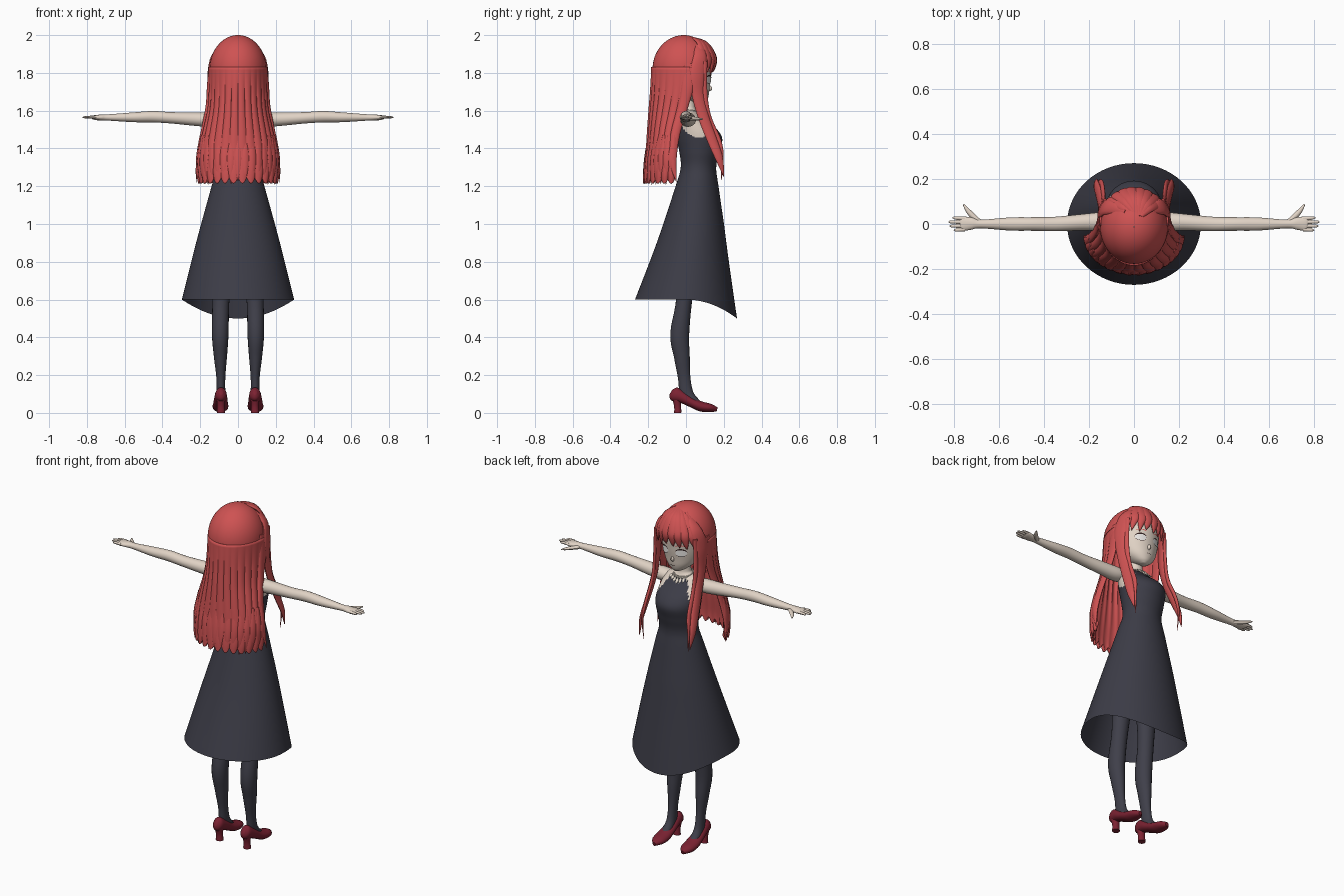
import bpy, bmesh, math, random
from mathutils import Vector
from math import sin, cos, pi, sqrt

random.seed(4)
if "Cube" in bpy.data.objects:
    bpy.data.objects.remove(bpy.data.objects["Cube"])


def material(name, r, g, b):
    m = bpy.data.materials.new(name)
    m.use_nodes = True
    m.diffuse_color = (r, g, b, 1)
    m.node_tree.nodes["Principled BSDF"].inputs["Base Color"].default_value = (r, g, b, 1)
    return m


RED = material("red hair", .62, .085, .085)
SKIN = material("pale skin", .75, .65, .56)
CLOTH = material("charcoal cloth", .045, .045, .062)
STOCKING = material("dark stocking", .05, .05, .068)
SHOE = material("wine leather", .2, .016, .032)
WHITE = material("eye white", .8, .78, .76)
DARK = material("dark lash", .03, .015, .015)
CREAM = material("cream lace", .78, .7, .6)
parts = []


def smooth(rows, n=6):
    """Catmull-Rom interpolation of rows of numbers."""
    out = []
    for i in range(len(rows) - 1):
        p, q, r, s = (rows[max(0, min(len(rows) - 1, i + k))] for k in (-1, 0, 1, 2))
        for j in range(n):
            t = j / n
            out.append([b + .5 * t * (c - a + t * (2 * a - 5 * b + 4 * c - d + t * (3 * (b - c) + d - a)))
                        for a, b, c, d in zip(p, q, r, s)])
    return out + [list(rows[-1])]


def loft(name, rings, mats, closed=True, caps=True, rule=None):
    """Skin a list of point rings into one object."""
    bm = bmesh.new()
    vs = [[bm.verts.new(p) for p in ring] for ring in rings]
    n = len(vs[0])
    for a, b in zip(vs, vs[1:]):
        for i in range(n if closed else n - 1):
            j = (i + 1) % n
            bm.faces.new((a[i], a[j], b[j], b[i]))
    if closed and caps:
        bm.faces.new(vs[0])
        bm.faces.new(vs[-1])
    bmesh.ops.recalc_face_normals(bm, faces=bm.faces)
    if rule:
        for f in bm.faces:
            f.material_index = rule(f.calc_center_median())
    me = bpy.data.meshes.new(name)
    bm.to_mesh(me)
    bm.free()
    for m in mats:
        me.materials.append(m)
    ob = bpy.data.objects.new(name, me)
    bpy.context.collection.objects.link(ob)
    parts.append(ob)
    return ob


def sweep(name, rows, mat, ref=None, s=1, sides=14, n=5):
    """Tube through rows (x, y, z, half width, half depth); ref None means away from the head axis."""
    rows = smooth([(s * r[0], *r[1:]) for r in rows], n)
    pts = [Vector(r[:3]) for r in rows]
    rings = []
    for i, p in enumerate(pts):
        t = (pts[min(i + 1, len(pts) - 1)] - pts[max(i - 1, 0)]).normalized()
        out = Vector(ref) if ref else Vector((p.x, p.y, max(0, p.z - 1.82)))
        side = t.cross(out).normalized()
        up = side.cross(t)
        a, b = max(.001, rows[i][3]), max(.001, rows[i][4])
        rings.append([p + side * a * cos(k * 2 * pi / sides) + up * b * sin(k * 2 * pi / sides)
                      for k in range(sides)])
    return loft(name, rings, [mat])


def oval(z, cy, rx, ry, n=64):
    return [Vector((rx * cos(k * 2 * pi / n), cy + ry * sin(k * 2 * pi / n), z)) for k in range(n)]


X, Y, Z = (1, 0, 0), (0, 1, 0), (0, 0, 1)
SIDES = ((1, "left_"), (-1, "right_"))

# Dress, shoulders and neck: rows are height, back, front, half width
body = [(.6, -.27, .27, .297), (.9, -.155, .217, .222), (1.2, -.055, .172, .14), (1.3, -.028, .16, .112),
        (1.38, -.035, .177, .118), (1.45, -.05, .192, .125), (1.5, -.055, .165, .126), (1.55, -.05, .105, .12),
        (1.585, -.035, .07, .098), (1.605, -.022, .055, .05), (1.63, -.018, .05, .038), (1.7, -.015, .05, .037)]
rings = []
for z, back, front, rx in smooth(body, 8):
    ring = oval(z, (back + front) / 2, rx, (front - back) / 2)
    for k, p in enumerate(ring):
        p.z -= .1 * max(0, sin(k * 2 * pi / 64)) ** 2 * max(0, 1 - (z - .6) / .4)
    rings.append(ring)
loft("dress_and_shoulders", rings, [CLOTH, SKIN], caps=False,
     rule=lambda c: int(c.z > 1.588 or (c.z > 1.46 and abs(c.x) > .124 - .55 * (c.z - 1.46))))

# Head: rows are height, centre, half width, half depth
head = smooth([(1.635, .08, .015, .015), (1.65, .065, .045, .045), (1.68, .045, .08, .075), (1.72, .025, .105, .1),
               (1.78, .015, .12, .118), (1.85, .01, .125, .125), (1.92, 0, .1, .1)])
loft("head", [oval(*r, n=40) for r in head], [SKIN])
sweep("nose", [(0, .118, 1.735, .004, .003), (0, .126, 1.718, .009, .013), (0, .118, 1.704, .006, .003)],
      SKIN, Y, sides=8)


def face_plate(name, cx, cz, w, lo, hi, off, mat):
    """Thin lens-shaped plate that follows the face."""
    def on_face(x, z):
        _, cy, rx, ry = min(head, key=lambda r: abs(r[0] - cz))
        return (x, cy + ry * sqrt(1 - (x / rx) ** 2) + off, z)
    cols = []
    for i in range(13):
        t = i / 6 - 1
        c = sqrt(max(0, 1 - t * t)) + .02
        cols.append([on_face(cx + w * t, cz + lo * c), on_face(cx + w * t, cz + hi * c)])
    loft(name, cols, [mat], closed=False)


for s, side in SIDES:
    face_plate(side + "eye", s * .052, 1.762, .029, -.018, .022, .004, WHITE)
    face_plate(side + "lash", s * .053, 1.762, .032, .019, .027, .006, DARK)
    face_plate(side + "lower_lash", s * .053, 1.762, .028, -.02, -.017, .005, DARK)
    face_plate(side + "brow", s * .052, 1.796, .03, .011, .016, .005, RED)
face_plate("mouth", 0, 1.682, .016, -.004, -.001, .004, DARK)

# Arms, hands, legs and shoes
arm = [(.08, .01, 1.555, .04, .03), (.14, .01, 1.552, .043, .038), (.22, .008, 1.555, .037, .036),
       (.35, 0, 1.562, .032, .03), (.45, 0, 1.568, .03, .03), (.55, 0, 1.565, .029, .026),
       (.68, 0, 1.564, .019, .017), (.72, .002, 1.564, .027, .016), (.76, .001, 1.564, .032, .012),
       (.772, 0, 1.564, .026, .008)]
thumb = [(.69, .012, 1.56, .012, .011), (.725, .045, 1.557, .012, .01), (.745, .07, 1.556, .008, .007),
         (.757, .088, 1.556, .003, .003)]
leg = [(.075, .01, .95, .068, .07), (.09, -.008, .62, .046, .043), (.094, -.033, .42, .044, .05),
       (.093, -.022, .3, .035, .042), (.091, -.01, .19, .024, .033), (.091, .005, .1, .024, .035),
       (.092, .05, .055, .026, .025), (.092, .08, .045, .02, .015)]
shoe = [(.09, -.08, .11, .01, .016), (.09, -.062, .1, .028, .038), (.091, -.02, .083, .034, .032),
        (.092, .03, .055, .038, .026), (.093, .08, .034, .042, .027), (.093, .13, .026, .036, .022),
        (.093, .165, .018, .01, .011)]
heel = [(.09, -.05, .09, .027, .028), (.09, -.045, .04, .02, .019), (.09, -.043, 0, .022, .02)]
for s, side in SIDES:
    sweep(side + "arm", arm, SKIN, Z, s, 20)
    sweep(side + "thumb", thumb, SKIN, Z, s, 8)
    for y, tip, finger in ((.024, .806, "index"), (.008, .823, "middle"), (-.008, .818, "ring"),
                           (-.024, .8, "little")):
        sweep(side + finger + "_finger", [(.75, y, 1.565, .009, .009), (.785, y * 1.1, 1.566, .008, .007),
                                          (tip - .008, y * 1.15, 1.565, .006, .005),
                                          (tip, y * 1.15, 1.565, .002, .002)], SKIN, Z, s, 8, 3)
    sweep(side + "leg", leg, STOCKING, Y, s, 20)
    sweep(side + "shoe", shoe, SHOE, Z, s, 18)
    sweep(side + "shoe_heel", heel, SHOE, Y, s, 14)

# Necklace of small drops
sweep("necklace_band", [(.052 * sin(a), .022 + .05 * cos(a), 1.6 - .008 * cos(a), .004, .006)
                        for a in (k * pi / 6 for k in range(-6, 7))], CREAM, Z, sides=6, n=2)
for k in range(-3, 4):
    x, drop = k * .016, .034 - .006 * abs(k)
    y = .074 - .002 * k * k
    sweep("necklace_drop", [(x, y, 1.594, .003, .003), (x * 1.1, y + .01, 1.594 - drop * .6, .008, .004),
                            (x * 1.2, y + .022, 1.594 - drop, .001, .001)], CREAM, Y, sides=6, n=3)

# Hair cap, open over the face
cap = []
for i in range(19):
    lat = max(.01, i / 18 * pi / 2)
    ring = oval(1.82 + .18 * cos(lat), -.012, .15 * sin(lat), .165 * sin(lat))
    for k, p in enumerate(ring):
        front = max(0, min(1, (p.y - .02) * 12))
        p.z = max(p.z, 1.82 + .045 * front)
    cap.append(ring)
loft("hair_cap", cap, [RED], caps=False)

# Long back hair: rows are height, front edge, back, half width
fall = [(1.83, .02, -.177, .15), (1.7, .012, -.185, .155), (1.6, -.01, -.193, .164), (1.5, -.04, -.2, .186),
        (1.4, -.06, -.207, .208), (1.3, -.06, -.22, .214), (1.25, -.06, -.222, .205)]
rings = []
for z, front, back, rx in smooth(fall, 6):
    ring, low = [], max(0, 1 - (z - 1.25) / .2)
    for k in range(141):
        u = k / 140 * pi
        ridge = abs(sin(14 * u))
        f = 1 - .035 * (1 - ridge) * min(1, (1.83 - z) * 6)
        ring.append((rx * f * cos(u), front - (front - back) * f * sin(u), z - .035 * ridge * low))
    rings.append(ring)
back_hair = loft("back_hair", rings, [RED], closed=False)
thick = back_hair.modifiers.new("thickness", "SOLIDIFY")
thick.thickness, thick.offset = .014, 0

# Loose tips along the hem
for k in range(17):
    u = pi * (k + .5) / 17
    c, d = cos(u), sin(u)
    tip = 1.205 + random.random() * .03
    sweep("hair_tip", [(.2 * c, -.05 - .148 * d, 1.47, .008, .003), (.214 * c, -.06 - .152 * d, 1.36, .022, .008),
                       (.212 * c, -.06 - .16 * d, 1.28, .016, .007),
                       (.198 * c, -.062 - .162 * d, tip, .001, .001)], RED, (c, -d, 0), sides=8)

# Fringe locks sweeping away from the parting
for x in (-.118, -.085, -.05, -.015, .03, .065, .1, .122):
    y = .162 * sqrt(1 - (x / .16) ** 2) - .006
    end = 1.775 + random.random() * .02 + .02 * (abs(x) < .06)
    sweep("fringe_lock", [(.02 + x * .1, .035, 1.985, .01, .006), (.01 + x * .5, .02 + y * .57, 1.955, .024, .01),
                          (x * .9, y - .004, 1.885, .027, .011), (x * 1.02, y - .006, 1.835, .017, .009),
                          (x * 1.06, y - .014, end, .001, .001)], RED, sides=10)

# Long side locks framing the face
for s, side in SIDES:
    sweep(side + "side_lock", [(.04, .05, 1.975, .012, .006), (.118, .075, 1.9, .034, .012),
                               (.143, .062, 1.8, .042, .014), (.142, .065, 1.68, .034, .014),
                               (.145, .095, 1.56, .03, .014), (.157, .14, 1.44, .027, .012),
                               (.168, .178, 1.34, .02, .01), (.165, .2, 1.25, .001, .001)],
          RED, (1 * s, .3, 0), s)
    sweep(side + "rear_side_lock", [(.145, .02, 1.85, .03, .008), (.152, .01, 1.74, .034, .012),
                                    (.16, -.015, 1.62, .026, .012), (.187, -.055, 1.48, .024, .012),
                                    (.212, -.07, 1.34, .02, .01), (.222, -.05, 1.22, .001, .001)], RED, X, s)
    sweep(side + "thin_lock", [(.13, .1, 1.86, .014, .008), (.135, .1, 1.7, .014, .008),
                               (.135, .12, 1.57, .014, .008), (.142, .175, 1.44, .013, .008),
                               (.152, .19, 1.35, .01, .006), (.145, .188, 1.23, .001, .001)], RED, (1 * s, .4, 0), s)

# Smooth shading with sharp creases kept
for ob in bpy.context.selected_objects:
    ob.select_set(False)
for ob in parts:
    ob.select_set(True)
bpy.context.view_layer.objects.active = parts[0]
bpy.ops.object.shade_smooth_by_angle(angle=math.radians(45))
